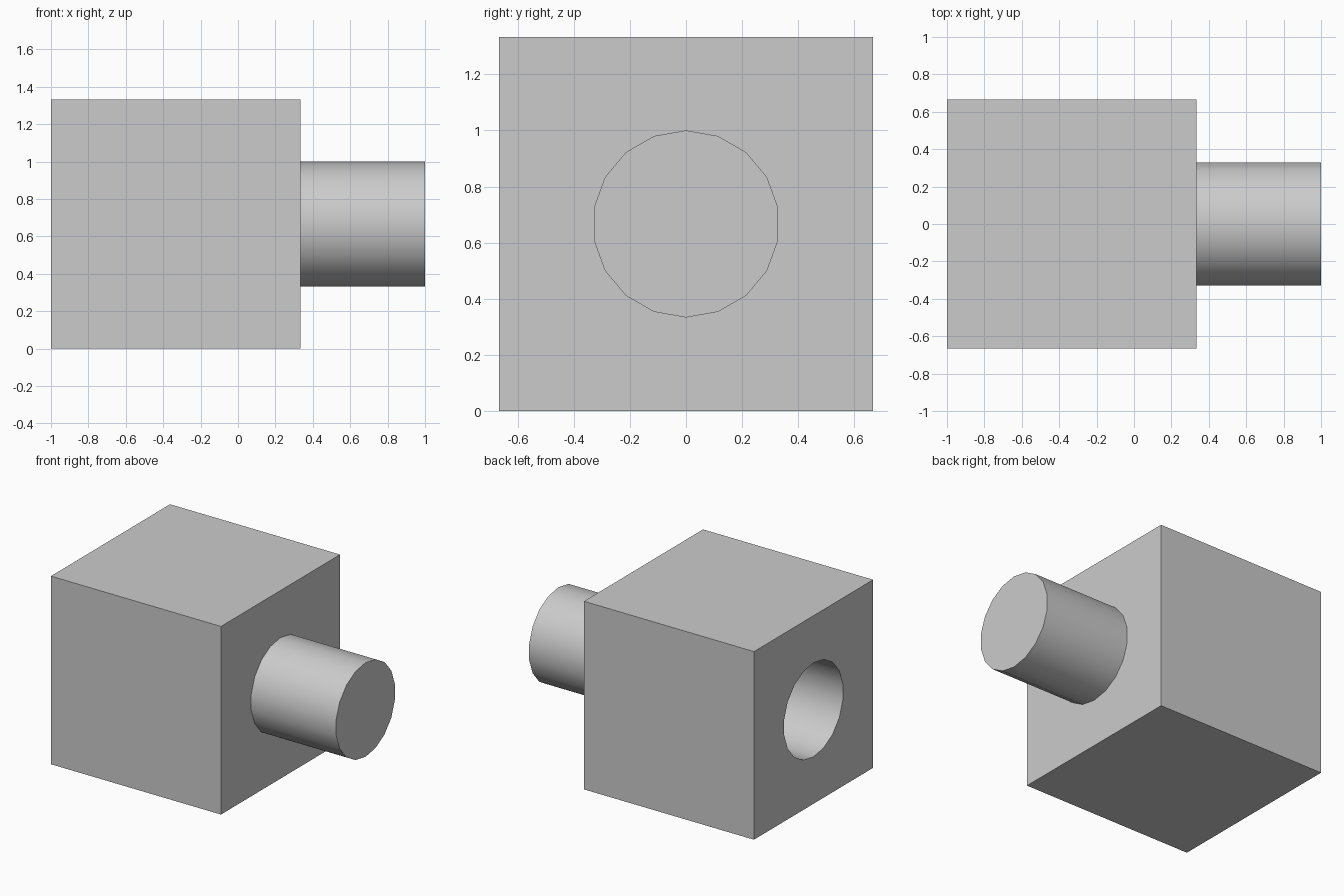
import bpy
from math import radians

if "Cube" in bpy.data.objects:
    bpy.data.objects.remove(bpy.data.objects["Cube"])

R = 1 / 3          # peg and socket radius
S = 4 / 3          # block side


def rod(name, x0, x1):
    """18-sided cylinder along x, with a vertex at its top."""
    bpy.ops.mesh.primitive_cylinder_add(
        vertices=18, radius=R, depth=x1 - x0,
        location=((x0 + x1) / 2, 0, S / 2),
        rotation=(radians(90), 0, radians(90)))
    ob = bpy.context.object
    ob.name = name
    ob.hide_render = True
    return ob


# Tools: peg overlaps the block, socket cutter reaches past the left face
peg = rod("peg", 0.2, 1.0)
socket = rod("socket_cutter", -1.2, -R)

# Main cube
bpy.ops.mesh.primitive_cube_add(size=S, location=(-R, 0, S / 2))
block = bpy.context.object
block.name = "peg_and_socket_block"

# Join the peg and cut the socket
for tool, operation in ((peg, 'UNION'), (socket, 'DIFFERENCE')):
    mod = block.modifiers.new(tool.name, 'BOOLEAN')
    mod.operation = operation
    mod.solver = 'EXACT'
    mod.object = tool
    bpy.ops.object.modifier_apply(modifier=mod.name)
    bpy.data.objects.remove(tool)

# Smooth round walls, sharp edges elsewhere
block.select_set(True)
bpy.ops.object.shade_smooth_by_angle(angle=radians(30))
